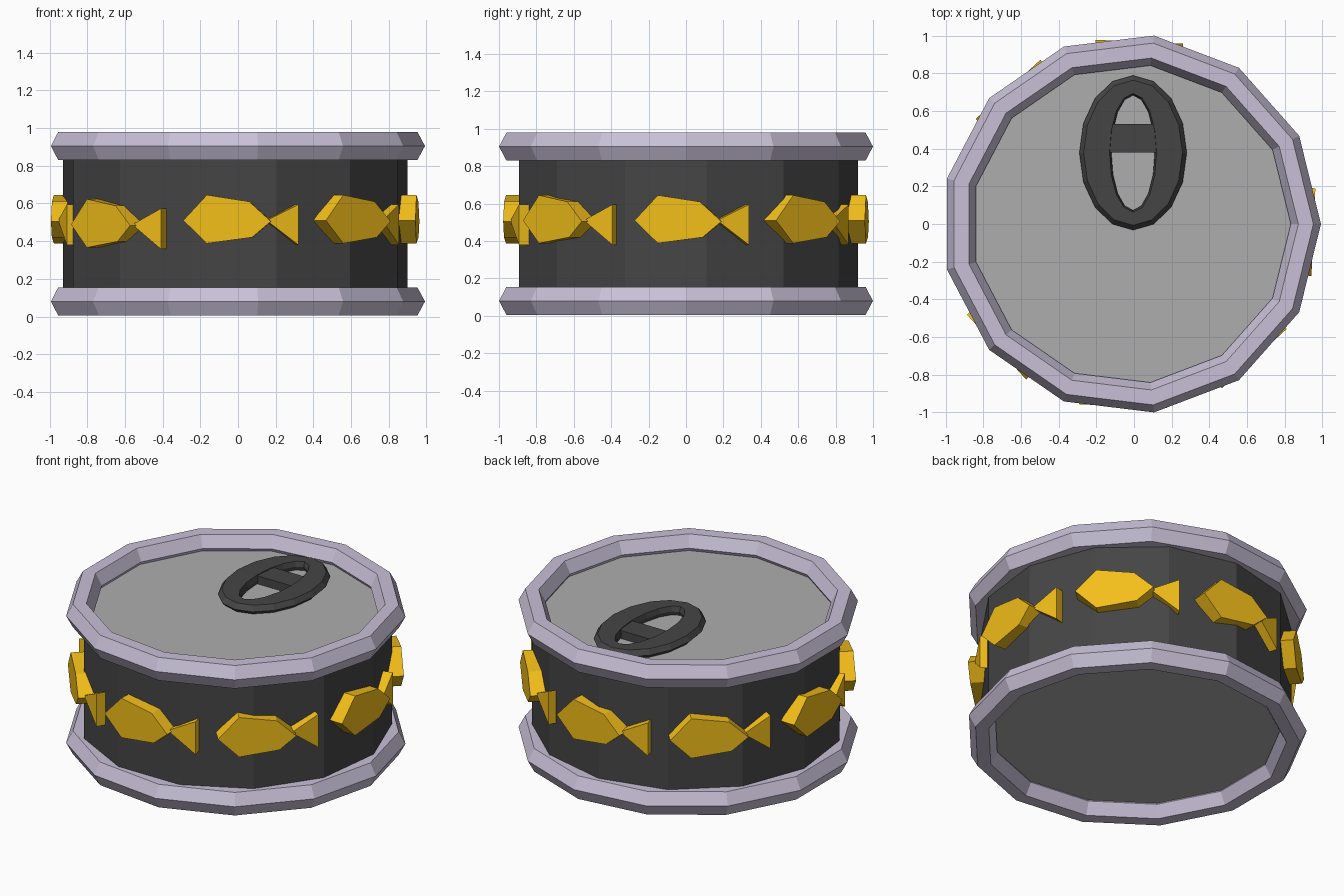
import bpy, math

if "Cube" in bpy.data.objects:
    bpy.data.objects.remove(bpy.data.objects["Cube"])

CX = -0.015   # axis of the can


def material(name, rgb):
    m = bpy.data.materials.new(name)
    m.diffuse_color = (*rgb, 1)
    m.use_nodes = True
    m.node_tree.nodes["Principled BSDF"].inputs["Base Color"].default_value = m.diffuse_color
    return m


LILAC = material("lilac_metal", (0.58, 0.53, 0.68))
DARK = material("dark_grey", (0.06, 0.06, 0.06))
LID = material("lid_grey", (0.42, 0.42, 0.42))
GOLD = material("gold", (0.9, 0.52, 0.01))


def mesh(name, verts, faces, *mats):
    me = bpy.data.meshes.new(name)
    me.from_pydata(verts, [], faces)
    for m in mats:
        me.materials.append(m)
    ob = bpy.data.objects.new(name, me)
    bpy.context.collection.objects.link(ob)
    return ob


def ring(name, n, profile, centre, mat):
    """Closed ring: each profile entry is (x radius, y radius, z)."""
    k = len(profile)
    verts = []
    for i in range(n):
        a = 2 * math.pi * i / n
        verts += [(centre[0] + rx * math.cos(a), centre[1] + ry * math.sin(a), z)
                  for rx, ry, z in profile]
    faces = []
    for i in range(n):
        p, q = i * k, (i + 1) % n * k
        for j in range(k):
            j2 = (j + 1) % k
            faces.append((p + j, q + j, q + j2, p + j2))
    return mesh(name, verts, faces, mat)


# Can body: 13-sided drum with lighter caps
bpy.ops.mesh.primitive_cylinder_add(vertices=13, radius=0.92, depth=0.795,
                                    location=(CX, 0, 0.4875))
body = bpy.context.object
body.name = "can_body"
body.data.materials.append(DARK)
body.data.materials.append(LID)
for p in body.data.polygons:
    p.material_index = 1 if abs(p.normal.z) > 0.5 else 0

# Rims: hexagonal section swept round 13 sides
for name, zc in (("bottom_rim", 0.08), ("top_rim", 0.905)):
    prof = []
    for j in range(6):
        b = -j * math.pi / 3
        r = 0.927 + 0.08 * math.cos(b)
        prof.append((r, r, zc + 0.0866 * math.sin(b)))
    ring(name, 13, prof[::-1], (CX, 0), LILAC)

# Pull tab: oval ring with a crossbar
TAB = (-0.005, 0.378)
ring("pull_tab", 16, [(0.255, 0.38, 0.88), (0.285, 0.41, 0.91), (0.262, 0.385, 0.942),
                      (0.125, 0.315, 0.942), (0.115, 0.305, 0.91), (0.125, 0.315, 0.88)],
     TAB, DARK)
bpy.ops.mesh.primitive_cube_add(size=1, location=(TAB[0], 0.455, 0.91))
bar = bpy.context.object
bar.name = "tab_crossbar"
bar.scale = (0.32, 0.15, 0.055)
bar.data.materials.append(DARK)


def plate(name, outline, phi, r_in, r_out, u0, dz):
    """Flat extruded outline (u, z) tangent to the can at angle phi."""
    c, s = math.cos(phi), math.sin(phi)
    n = len(outline)
    verts = [(CX + r * c - (u - u0) * s, r * s + (u - u0) * c, z + dz)
             for r in (r_in, r_out) for u, z in outline]
    faces = [tuple(range(n))[::-1], tuple(range(n, 2 * n))]
    faces += [(i, (i + 1) % n, n + (i + 1) % n, n + i) for i in range(n)]
    return mesh(name, verts, faces, GOLD)


# Eight fish round the side, tails bent to follow the curve
BODY = [(-0.275, 0.51), (-0.15, 0.388), (0.09, 0.42), (0.19, 0.505), (0.075, 0.61), (-0.15, 0.645)]
TAIL = [(0.165, 0.51), (0.34, 0.38), (0.34, 0.595)]
for i in range(8):
    phi = -math.pi / 2 + i * math.pi / 4
    dz = -0.022 if i == 7 else 0
    plate(f"fish_body_{i}", BODY, phi - 0.045, 0.87, 0.968, -0.043, dz)
    plate(f"fish_tail_{i}", TAIL, phi + 0.265, 0.86, 0.95, 0.25, dz)
